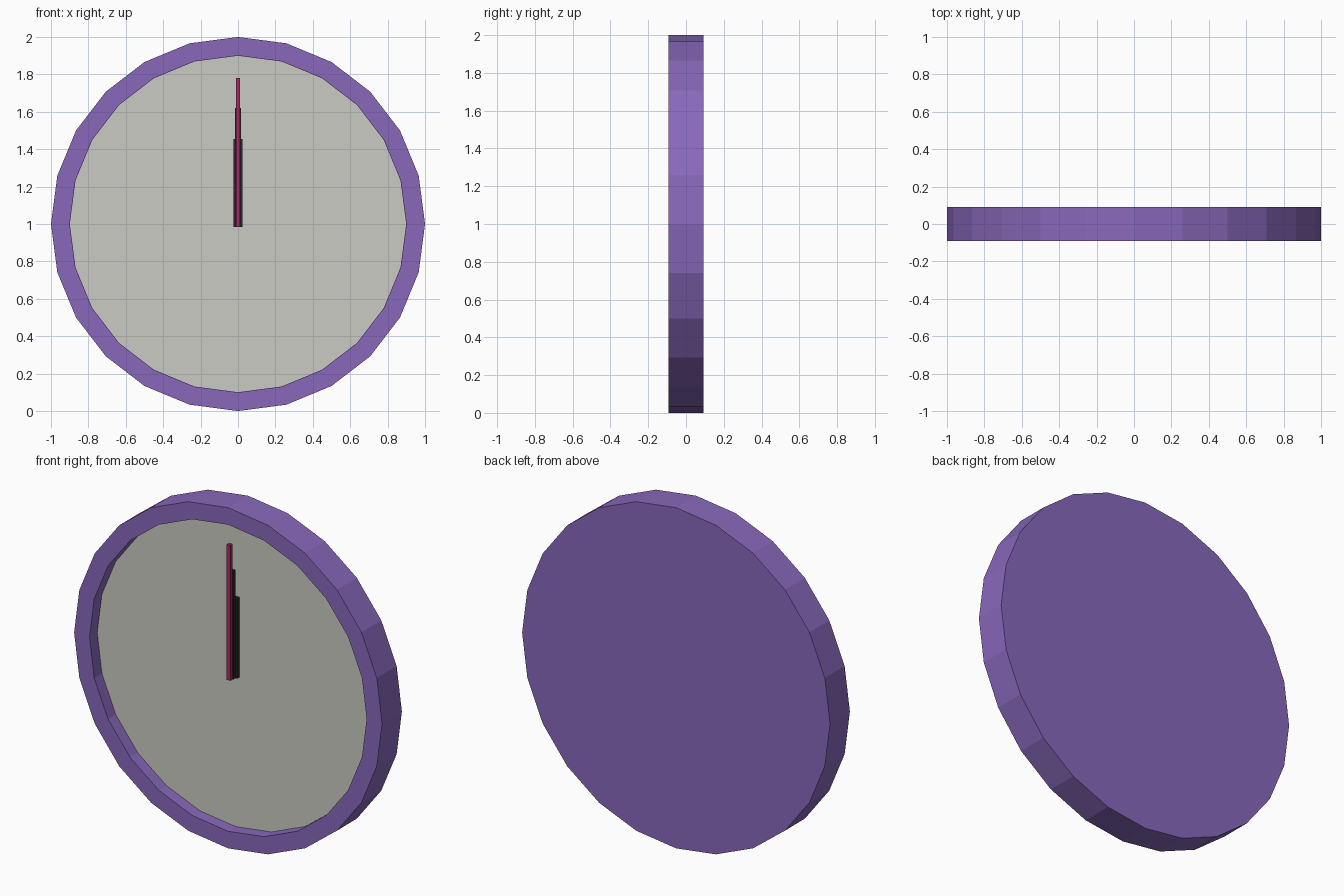
import bpy, bmesh, math
from mathutils import Matrix

if "Cube" in bpy.data.objects:
    bpy.data.objects.remove(bpy.data.objects["Cube"])

SIDES = 24
CENTRE_Z = 1.0
HALF_DEPTH = 0.092
DIAL_Y = -0.022


def material(name, rgb):
    m = bpy.data.materials.new(name)
    m.diffuse_color = (*rgb, 1)
    m.use_nodes = True
    m.node_tree.nodes["Principled BSDF"].inputs["Base Color"].default_value = m.diffuse_color
    return m


def add_object(name, bm, mat):
    bmesh.ops.recalc_face_normals(bm, faces=bm.faces)
    mesh = bpy.data.meshes.new(name)
    bm.to_mesh(mesh)
    bm.free()
    mesh.materials.append(mat)
    obj = bpy.data.objects.new(name, mesh)
    bpy.context.collection.objects.link(obj)
    return obj


def lathe(name, profile, mat):
    """Spin (radius, y) points about the clock's axis; the ends are capped."""
    bm = bmesh.new()
    rings = []
    for r, y in profile:
        rings.append([bm.verts.new((r * math.sin(a), y, CENTRE_Z + r * math.cos(a)))
                      for a in (i * math.tau / SIDES for i in range(SIDES))])
    for lower, upper in zip(rings, rings[1:]):
        for i in range(SIDES):
            j = (i + 1) % SIDES
            bm.faces.new((lower[i], lower[j], upper[j], upper[i]))
    bm.faces.new(rings[0])
    bm.faces.new(rings[-1])
    return add_object(name, bm, mat)


def hand(name, width, tip_z, y_front, thickness, mat):
    base_z = 0.985
    bm = bmesh.new()
    bmesh.ops.create_cube(bm, size=1, matrix=Matrix.Translation(
        (0, y_front + thickness / 2, (base_z + tip_z) / 2))
        @ Matrix.Diagonal((width, thickness, tip_z - base_z, 1)))
    return add_object(name, bm, mat)


purple = material("purple", (0.25, 0.14, 0.50))
cream = material("pale_dial", (0.60, 0.60, 0.55))
dark = material("dark_hand", (0.03, 0.02, 0.025))
crimson = material("crimson", (0.42, 0.02, 0.12))

# Case with raised rim and recessed front
lathe("case", [(1, HALF_DEPTH), (1, -HALF_DEPTH), (0.9, -HALF_DEPTH),
               (0.9, DIAL_Y + 0.004)], purple)

# Dial plate in the recess
lathe("dial", [(0.899, DIAL_Y + 0.003), (0.899, DIAL_Y)], cream)

# Hands stacked from the dial forward
hand("hour_hand", 0.050, 1.455, -0.044, 0.022, dark)
hand("minute_hand", 0.032, 1.62, -0.066, 0.022, dark)
hand("second_hand", 0.024, 1.78, -0.088, 0.022, crimson)
